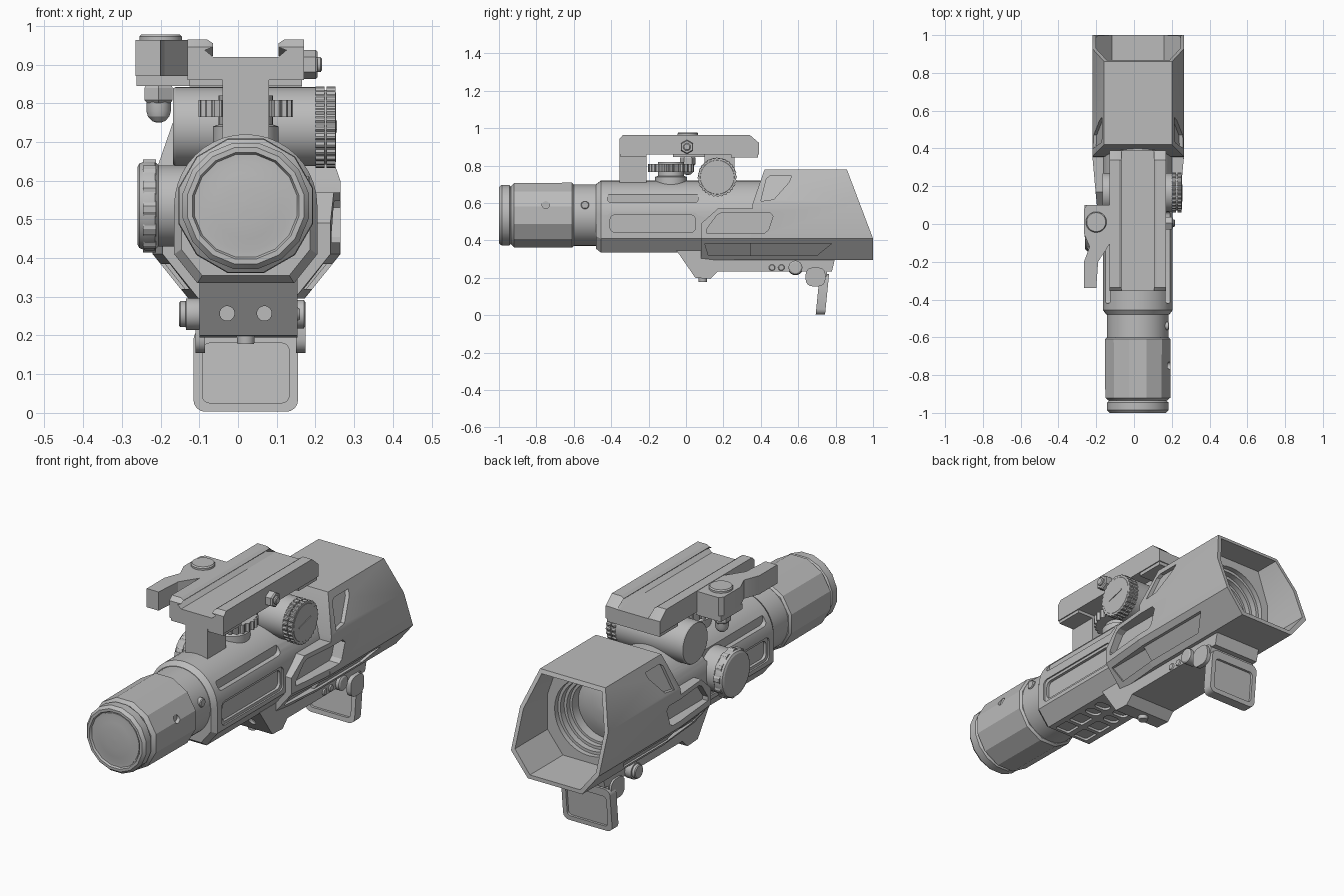
import bpy, bmesh
from math import sin, cos, pi, radians
from mathutils import Vector

cube = bpy.data.objects.get("Cube")
if cube:
    bpy.data.objects.remove(cube, do_unlink=True)

CX, CZ = 0.02, 0.535   # optical axis
grey = bpy.data.materials.new("metal_grey")
grey.use_nodes = True
GREY = (0.5, 0.5, 0.5, 1)
grey.diffuse_color = GREY
for node in grey.node_tree.nodes:
    if node.type == 'BSDF_PRINCIPLED':
        node.inputs["Base Color"].default_value = GREY


def place(axis, u, v, t):
    return Vector({'x': (t, u, v), 'y': (u, t, v), 'z': (u, v, t)}[axis])


def loft(name, rings):
    """Closed skin through rings of equal length, capped at both ends."""
    bm = bmesh.new()
    rows = [[bm.verts.new(p) for p in ring] for ring in rings]
    n = len(rows[0])
    for a, b in zip(rows, rows[1:]):
        for i in range(n):
            j = (i + 1) % n
            bm.faces.new((a[i], a[j], b[j], b[i]))
    caps = [bm.faces.new(rows[0][::-1]), bm.faces.new(rows[-1])]
    bmesh.ops.recalc_face_normals(bm, faces=bm.faces[:])
    bmesh.ops.triangulate(bm, faces=caps)
    mesh = bpy.data.meshes.new(name)
    bm.to_mesh(mesh)
    bm.free()
    mesh.materials.append(grey)
    mesh.shade_smooth()
    mesh.set_sharp_from_angle(angle=radians(25))
    ob = bpy.data.objects.new(name, mesh)
    bpy.context.scene.collection.objects.link(ob)
    return ob


def prism(name, axis, pts, a, b):
    return loft(name, [[place(axis, u, v, t) for u, v in pts] for t in (a, b)])


def rrect(u0, u1, v0, v1, r=0.0):
    if r == 0:
        return [(u0, v0), (u1, v0), (u1, v1), (u0, v1)]
    corners = [(u1 - r, v1 - r), (u0 + r, v1 - r), (u0 + r, v0 + r), (u1 - r, v0 + r)]
    return [(u + r * cos((q + k / 4) * pi / 2), v + r * sin((q + k / 4) * pi / 2))
            for q, (u, v) in enumerate(corners) for k in range(5)]


def box(name, x0, x1, y0, y1, z0, z1):
    return prism(name, 'z', rrect(x0, x1, y0, y1), z0, z1)


def lathe(name, axis, c, profile, seg=48):
    """Turned part: profile holds (position along axis, radius)."""
    angs = [(i + 0.5) * 2 * pi / seg for i in range(seg)]
    return loft(name, [[place(axis, c[0] + r * cos(a), c[1] + r * sin(a), t) for a in angs]
                       for t, r in profile])


def gear(name, axis, c, a, b, r0, r1, n):
    radii = (r1, r1, r0, r0)
    angs = [i * pi / (2 * n) for i in range(4 * n)]
    return prism(name, axis, [(c[0] + radii[i % 4] * cos(t), c[1] + radii[i % 4] * sin(t))
                              for i, t in enumerate(angs)], a, b)


def extent(mesh):
    return max(abs(c) for v in mesh.vertices for c in v.co), sum(p.area for p in mesh.polygons)


def cut(ob, cutters):
    """Subtract cutters one by one, keeping only results that stay within the part."""
    for c in cutters:
        c.hide_render = True
        size, area = extent(ob.data)
        mod = ob.modifiers.new("cut", 'BOOLEAN')
        mod.operation, mod.object = 'DIFFERENCE', c
        for solver in ('EXACT', 'MANIFOLD', 'FLOAT'):
            mod.solver = solver
            bpy.context.view_layer.update()
            deps = bpy.context.evaluated_depsgraph_get()
            mesh = bpy.data.meshes.new_from_object(ob.evaluated_get(deps))
            if len(mesh.polygons):
                new_size, new_area = extent(mesh)
                xs = [v.co.x for v in mesh.vertices]
                old = [v.co.x for v in ob.data.vertices]
                inside = max(xs) < max(old) + 0.001 and min(xs) > min(old) - 0.001
                if inside and new_size < size + 0.001 and new_area > area * 0.5:
                    ob.data = mesh
                    break
        ob.modifiers.clear()
    ob.data.shade_smooth()
    ob.data.set_sharp_from_angle(angle=radians(25))


def pockets(pts, floor):
    """Mirrored side cutters; floor(z) is the half width left standing."""
    return [loft("pocket_cutter", [[Vector((CX + s * floor(v), u, v)) for u, v in pts],
                                   [Vector((CX + s * 0.3, u, v)) for u, v in pts]])
            for s in (-1, 1)]


# Eyepiece
lathe("eyepiece_ring", 'y', (CX, CZ), [(-0.99, 0.135), (-1, 0.14), (-1, 0.153),
      (-0.985, 0.166), (-0.945, 0.166), (-0.935, 0.155), (-0.9, 0.155)], 16)
lathe("eye_lens", 'y', (CX, CZ), [(-1, 0.004), (-0.999, 0.045), (-0.997, 0.085), (-0.993, 0.115),
      (-0.993, 0.13), (-0.96, 0.13)])
barrel = lathe("eyepiece_barrel", 'y', (CX, CZ), [(-0.935, 0.16), (-0.92, 0.178), (-0.61, 0.18), (-0.6, 0.17)], 12)
cut(barrel, [lathe("hole_cutter", 'x', (-0.75, 0.59), [(0.175, 0.02), (0.3, 0.02)], 20)])
lathe("neck_tube", 'y', (CX, CZ), [(-0.62, 0.164), (-0.44, 0.164)])
lathe("neck_screw", 'x', (-0.54, 0.59), [(0.15, 0.022), (0.182, 0.022), (0.186, 0.018)], 20)

# Main body: rounded top, chamfered base
arch = [(0.185 * cos(k * pi / 20), 0.185 * sin(k * pi / 20)) for k in range(21)]
section = arch + [(-0.185, -0.125), (-0.125, -0.2), (0.125, -0.2), (0.185, -0.125)]
body = loft("main_body", [[Vector((CX + u * s, y, CZ + v * s)) for u, v in section]
                          for y, s in ((-0.48, 0.9), (-0.455, 1), (0.5, 1))])
cutters = []
for e, depth in ((0, 0.008), (0.014, 0.022)):
    cutters += pockets(rrect(-0.42 + e, 0.065 - e, 0.43 + e, 0.55 - e, 0.025), lambda z: 0.185 - depth)
cutters += pockets(rrect(-0.42, 0.065, 0.602, 0.652, 0.02), lambda z: 0.148)
cutters += pockets(rrect(-0.42, 0.065, 0.358, 0.392, 0.014), lambda z: 0.128 + (z - 0.335) * 0.8)
for x in (CX - 0.055, CX + 0.055):
    for y, h, r in ((-0.4, 0.04, 0.01), (-0.3, 0.04, 0.01), (-0.21, 0.025, 0.024), (-0.14, 0.025, 0.024)):
        cutters.append(prism("base_cutter", 'z', rrect(x - 0.04, x + 0.04, y - h, y + h, r), 0.2, 0.347))
cut(body, cutters)

# Hood with open rear cavity
HC = 0.022
half = [(0.15, 0.295), (0.2425, 0.41), (0.2425, 0.6), (0.18, 0.78)]
outline = half + [(-x, z) for x, z in half[::-1]]
front_y = lambda z: 0.345 if z < 0.5 else 0.357 + (z - 0.6) * 0.35
back_y = lambda z: 1 - max(0, z - 0.41) * 0.378


def hood_ring(y_of, s=1.0):
    pts = [(x * s, 0.5375 + (z - 0.5375) * s) for x, z in outline]
    return [Vector((HC + x, y_of(z), z)) for x, z in pts]


hood = loft("hood", [hood_ring(front_y), hood_ring(back_y), hood_ring(back_y, 0.92),
                     hood_ring(lambda z: 0.74, 0.92)])
chamfer = lambda z: 0.15 + (z - 0.295) * 0.804
slope = lambda z: 0.2425 - (z - 0.6) * 0.347
window = [(0.4, 0.61), (0.43, 0.73), (0.45, 0.745), (0.565, 0.745), (0.55, 0.71), (0.47, 0.62)]
wing_window = [(0.11, 0.44), (0.42, 0.44), (0.44, 0.455), (0.465, 0.53), (0.45, 0.548), (0.19, 0.548),
               (0.165, 0.535), (0.11, 0.46)]
cut(hood, [lathe("bore_cutter", 'y', (CX, CZ), [(0.56, 0.186), (0.8, 0.186)])]
    + pockets(window, lambda z: slope(z) - 0.018)
    + pockets(wing_window, lambda z: 0.188)
    + pockets([(0.33, 0.32), (0.7, 0.32), (0.78, 0.385), (0.33, 0.385)], lambda z: chamfer(z) - 0.013))
# Forward wings of the hood
wing_rings = []
for y, top, inward in ((0.08, 0.49, 0.026), (0.17, 0.57, 0.017), (0.36, 0.57, 0)):
    h = [(0.15 - inward, 0.295), (0.2425 - inward, 0.41), (0.2425 - inward, top)]
    wing_rings.append([Vector((HC + x, y, z)) for x, z in h + [(-x, z) for x, z in h[::-1]]])
wings = loft("hood_wings", wing_rings)
cut(wings, pockets(wing_window, lambda z: 0.188)
    + pockets([(0.12, 0.32), (0.4, 0.32), (0.4, 0.385), (0.1, 0.385)], lambda z: chamfer(z) - 0.032))
# Objective lens with stepped rings
for r, y in ((0.186, 0.715), (0.172, 0.685), (0.16, 0.66)):
    ring = lathe("objective_ring", 'y', (CX, CZ), [(0.56, r), (y, r)])
    cut(ring, [lathe("ring_cutter", 'y', (CX, CZ), [(0.5, r - 0.014), (0.8, r - 0.014)])])
lathe("objective_lens", 'y', (CX, CZ), [(0.56, 0.155), (0.61, 0.15), (0.625, 0.11), (0.635, 0.06), (0.638, 0.004)])

# Cross turret and side knob
lathe("turret_housing", 'x', (0.167, 0.74), [(-0.168, 0.098), (-0.162, 0.102), (0.2, 0.102)])
for x in (0.2, 0.229):
    gear("turret_grip", 'x', (0.167, 0.738), x, x + 0.023, 0.1, 0.105, 28)
lathe("turret_cap", 'x', (0.167, 0.738), [(0.19, 0.096), (0.248, 0.096), (0.253, 0.09)])
prism("turret_mark", 'x', [(0.12, 0.725), (0.21, 0.748), (0.21, 0.755), (0.12, 0.732)], 0.25, 0.256)
KNOB = (-0.03, 0.535)
lathe("side_knob_neck", 'x', KNOB, [(-0.22, 0.105), (-0.1, 0.105)])
gear("side_knob_grip", 'x', KNOB, -0.245, -0.212, 0.112, 0.12, 12)
lathe("side_knob_cap", 'x', KNOB, [(-0.26, 0.1), (-0.255, 0.11), (-0.24, 0.116), (-0.215, 0.116), (-0.205, 0.105)], 24)

# Top adjuster wheel
gear("adjuster_wheel", 'z', (CX, -0.08), 0.765, 0.808, 0.112, 0.122, 24)
lathe("adjuster_collar", 'z', (CX, -0.08), [(0.68, 0.085), (0.74, 0.085), (0.745, 0.07), (0.82, 0.07)])

# Rail mount
jaw = [(0.15, 0.86), (0.15, 0.965), (0.1, 0.965), (0.085, 0.955), (0.105, 0.937), (0.085, 0.92)]
rail = jaw + [(-x, z) for x, z in jaw[::-1]]
loft("rail_mount", [[Vector((CX + x, y, min(z, top))) for x, z in rail]
                    for y, top in ((-0.355, 0.945), (-0.335, 0.965), (0.34, 0.965), (0.39, 0.922))])
for name, y0, y1 in (("front_post", -0.355, -0.21), ("rear_post", 0.1, 0.26)):
    box(name, -0.04, 0.08, y0, y1, 0.66, 0.88)
box("rail_foot", -0.125, 0.165, 0.24, 0.385, 0.843, 0.875)
box("rail_toe", -0.125, 0.165, -0.35, -0.21, 0.845, 0.875)
# Clamp lever and bolts
prism("clamp_lever", 'z', [(-0.125, 0.1), (-0.25, 0.1), (-0.265, 0.08), (-0.265, -0.05), (-0.235, -0.12),
      (-0.265, -0.2), (-0.265, -0.34), (-0.2, -0.34), (-0.19, -0.2), (-0.125, -0.1)], 0.87, 0.963)
box("clamp_base", -0.262, -0.125, -0.07, 0.1, 0.845, 0.872)
lathe("clamp_bolt_head", 'z', (-0.2, 0.01), [(0.95, 0.055), (0.972, 0.055), (0.978, 0.05)], 32)
lathe("clamp_nut", 'z', (-0.205, 0.01), [(0.8, 0.034), (0.808, 0.042), (0.84, 0.042), (0.848, 0.036)], 6)
lathe("clamp_nut_dome", 'z', (-0.205, 0.01),
      [(0.75, 0.006), (0.754, 0.017), (0.766, 0.028), (0.78, 0.032), (0.81, 0.032)], 24)
lathe("cross_bolt_nut", 'x', (0.005, 0.9), [(0.165, 0.038), (0.2, 0.038), (0.206, 0.033)], 6)
lathe("cross_bolt_tip", 'x', (0.005, 0.9), [(0.2, 0.02), (0.213, 0.02), (0.217, 0.015)], 20)

# Underside block
keel = prism("underside_block", 'x', [(-0.05, 0.345), (0.05, 0.2), (0.13, 0.195), (0.17, 0.235), (0.78, 0.235),
             (0.795, 0.296), (0.7, 0.296), (0.69, 0.345)], CX - 0.12, CX + 0.134)
cut(keel, [lathe("socket_cutter", 'y', (x, 0.257), [(-0.2, 0.019), (0.04, 0.019)], 24) for x in (-0.028, 0.068)])
lathe("underside_screw", 'z', (CX, 0.09), [(0.178, 0.022), (0.21, 0.025)], 20)
for y, r, x in ((0.46, 0.017, 0.16), (0.51, 0.017, 0.16), (0.585, 0.037, 0.175)):
    lathe("side_screw", 'x', (y, 0.255), [(0.12, r), (x - 0.005, r), (x, r * 0.8)], 24)
lathe("battery_cap", 'x', (0.585, 0.255), [(-0.152, 0.03), (-0.148, 0.034), (-0.135, 0.034), (-0.134, 0.041),
      (-0.102, 0.041), (-0.08, 0.035)], 24)

# Flip-down lens cover, leaning slightly
lean = lambda z: 0.693 + z * 0.1
cover = loft("lens_cover", [[Vector((x, lean(z) + t, z)) for x, z in rrect(-0.115, 0.155, 0.003, 0.22, 0.03)]
                            for t in (0, 0.05)])
panel = rrect(-0.092, 0.132, 0.026, 0.18, 0.018)
cut(cover, [loft("panel_cutter", [[Vector((x, lean(z) + t, z)) for x, z in panel] for t in span])
            for span in ((-0.1, 0.012), (0.038, 0.15))])
tab = rrect(0.64, 0.745, 0.155, 0.255, 0.035)
prism("cover_hinge_right", 'x', tab, -0.11, -0.085)
prism("cover_hinge_left", 'x', tab, 0.15, 0.174)
lathe("cover_hinge_pin", 'x', (0.725, 0.225), [(-0.1, 0.03), (0.16, 0.03)], 24)

for ob in [o for o in bpy.data.objects if o.name.split(".")[0].endswith("_cutter")]:
    bpy.data.objects.remove(ob, do_unlink=True)
